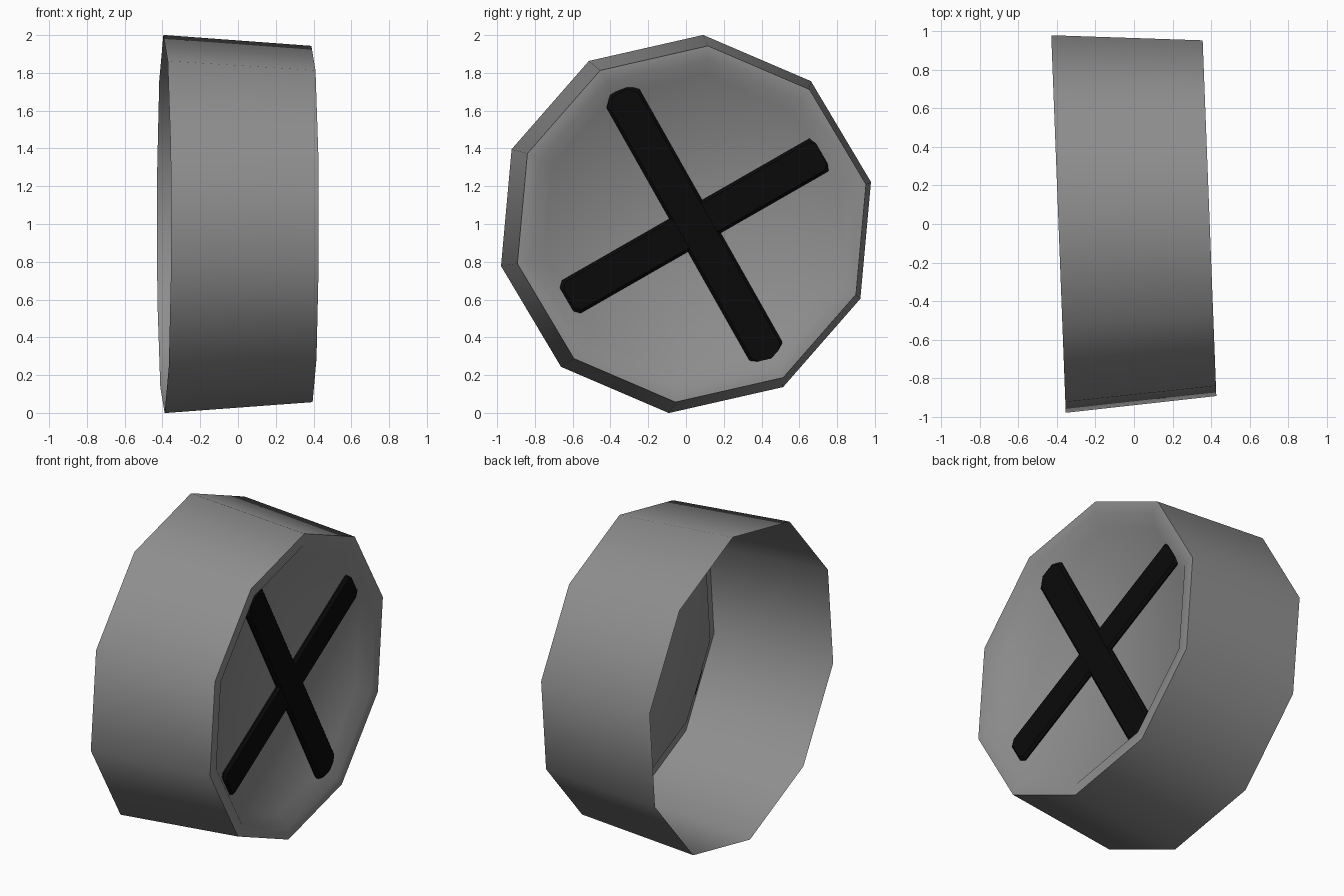
import bpy, bmesh, math
from mathutils import Matrix, Vector

if "Cube" in bpy.data.objects:
    bpy.data.objects.remove(bpy.data.objects["Cube"])

SIDES = 10
PHASE = math.radians(84.8)
# axis runs along x, tilted slightly about z
PLACE = Matrix.Translation((0, 0.015, 1.0)) @ Matrix.Rotation(math.radians(2.2), 4, 'Z')


def material(name, v):
    m = bpy.data.materials.new(name)
    m.diffuse_color = (v, v, v, 1)
    m.use_nodes = True
    m.node_tree.nodes["Principled BSDF"].inputs["Base Color"].default_value = m.diffuse_color
    return m


GREY = material("mid grey", 0.27)
BLACK = material("black", 0.003)


def finish(name, bm, mat, smooth=None):
    bmesh.ops.recalc_face_normals(bm, faces=bm.faces[:])
    me = bpy.data.meshes.new(name)
    bm.to_mesh(me)
    bm.free()
    me.materials.append(mat)
    ob = bpy.data.objects.new(name, me)
    bpy.context.collection.objects.link(ob)
    ob.matrix_world = PLACE
    if smooth:
        bpy.ops.object.select_all(action='DESELECT')
        ob.select_set(True)
        bpy.context.view_layer.objects.active = ob
        bpy.ops.object.shade_smooth_by_angle(angle=math.radians(smooth))
    return ob


# open-backed drum with a dished front: (x, radius) profile spun in ten sides
profile = [(-0.392, 1.005), (0.392, 0.947), (0.39, 0.875), (0.325, 0.80)]
bm = bmesh.new()
rings = []
for x, r in profile:
    rings.append([bm.verts.new((x, r * math.cos(PHASE + i * math.tau / SIDES),
                                r * math.sin(PHASE + i * math.tau / SIDES)))
                  for i in range(SIDES)])
for a, b in zip(rings, rings[1:]):
    for i in range(SIDES):
        j = (i + 1) % SIDES
        bm.faces.new((a[i], a[j], b[j], b[i]))
bm.faces.new(rings[-1])
finish("drum", bm, GREY, 45)


# black crossed bars lying in the dish, with clipped ends
def bar(name, angle, half, clip, x0, x1):
    w = 0.1
    outline = [(half, w - clip), (half - clip, w), (-half + clip, w), (-half, w - clip),
               (-half, -w + clip), (-half + clip, -w), (half - clip, -w), (half, -w + clip)]
    bm = bmesh.new()
    ca, sa = math.cos(angle), math.sin(angle)

    def ring(x, inset):
        k = 1 - inset / w
        return [bm.verts.new((x, 0.02 + u * ca * (1 - inset / half) - v * k * sa,
                              -0.01 + u * sa * (1 - inset / half) + v * k * ca))
                for u, v in outline]

    rs = [ring(x0, 0), ring(x1 - 0.015, 0), ring(x1, 0.015)]
    for a, b in zip(rs, rs[1:]):
        for i in range(8):
            j = (i + 1) % 8
            bm.faces.new((a[i], a[j], b[j], b[i]))
    bm.faces.new(rs[0])
    bm.faces.new(rs[-1])
    finish(name, bm, BLACK)


bar("cross_bar_long", math.radians(-60.5), 0.825, 0.05, 0.326, 0.35)
bar("cross_bar_short", math.radians(29.8), 0.785, 0.03, 0.326, 0.349)
